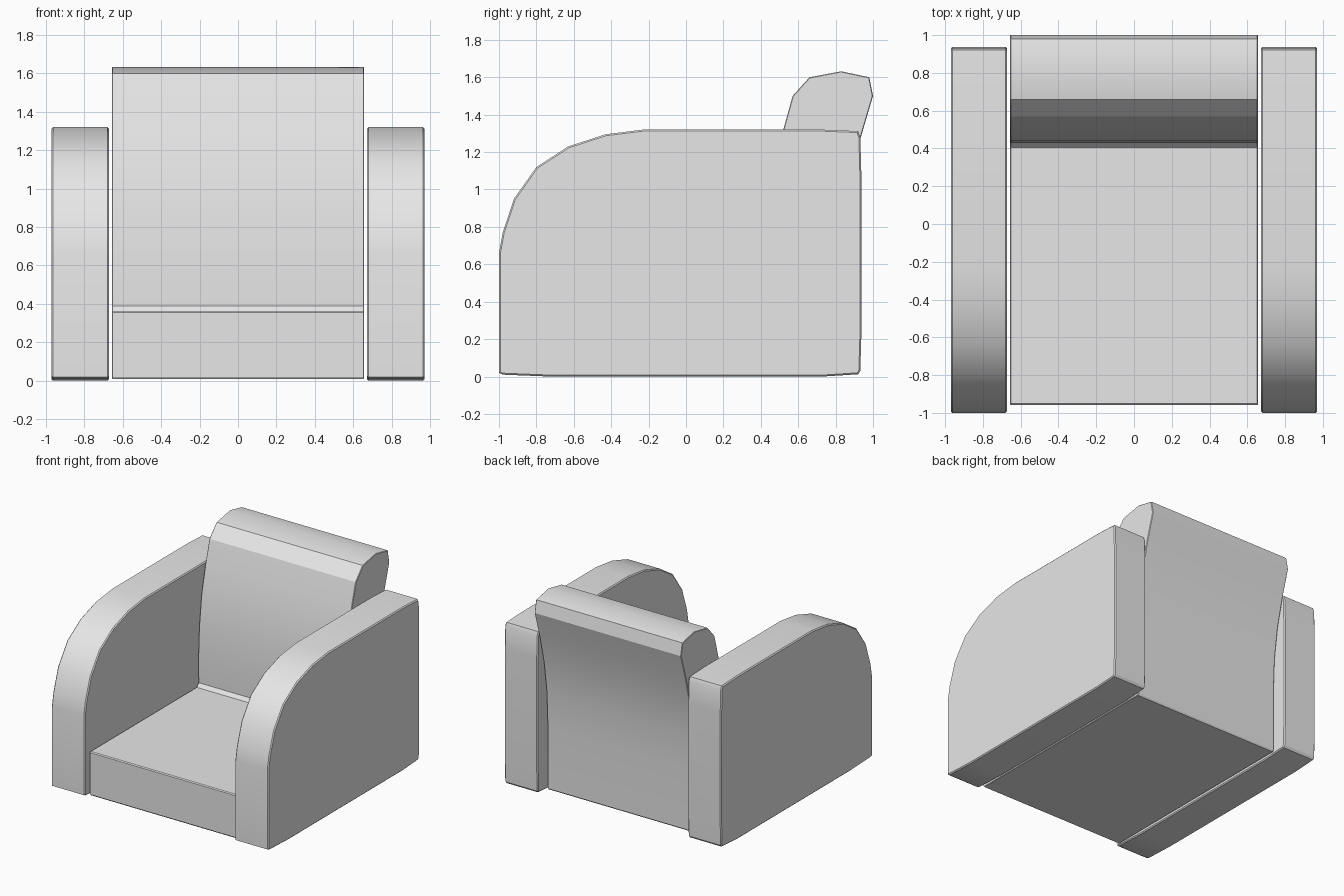
import bpy
import bmesh
import math

cube = bpy.data.objects.get("Cube")
if cube:
    bpy.data.objects.remove(cube, do_unlink=True)

# Upholstery colour
fabric = bpy.data.materials.new("light_grey_fabric")
fabric.use_nodes = True
grey = (0.8, 0.8, 0.8, 1)
fabric.diffuse_color = grey
fabric.node_tree.nodes["Principled BSDF"].inputs["Base Color"].default_value = grey


def extrude_profile(name, profile, x0, x1, edge):
    """Sweep a side (y, z) outline along x and soften the rims of both caps."""
    bm = bmesh.new()
    cap = bm.faces.new([bm.verts.new((x0, y, z)) for y, z in profile])
    swept = bmesh.ops.extrude_face_region(bm, geom=[cap])["geom"]
    moved = [v for v in swept if isinstance(v, bmesh.types.BMVert)]
    bmesh.ops.translate(bm, verts=moved, vec=(x1 - x0, 0, 0))
    bmesh.ops.recalc_face_normals(bm, faces=bm.faces)
    rims = [e for e in bm.edges if abs(e.verts[0].co.x - e.verts[1].co.x) < 1e-6]
    bmesh.ops.bevel(bm, geom=rims, offset=edge, segments=1, affect='EDGES')
    mesh = bpy.data.meshes.new(name)
    bm.to_mesh(mesh)
    bm.free()
    mesh.materials.append(fabric)
    obj = bpy.data.objects.new(name, mesh)
    bpy.context.collection.objects.link(obj)
    bpy.ops.object.select_all(action='DESELECT')
    obj.select_set(True)
    bpy.context.view_layer.objects.active = obj
    bpy.ops.object.shade_smooth_by_angle(angle=math.radians(25))
    return obj


# Armrests: boxy at the back, sweeping down in a curve at the front
arm_profile = [
    (-1, 0.02), (-1, 0.66), (-0.98, 0.77), (-0.92, 0.95), (-0.8, 1.12),
    (-0.63, 1.23), (-0.43, 1.295), (-0.23, 1.32), (0.73, 1.32), (0.92, 1.312),
    (0.932, 1.28), (0.937, 1.1), (0.937, 0.2), (0.932, 0.03), (0.92, 0.012),
    (0.73, 0), (-0.73, 0), (-0.98, 0.01),
]
for name, side in (("left_armrest", 1), ("right_armrest", -1)):
    extrude_profile(name, arm_profile, side * 0.672, side * 0.97, 0.008)

# Seat and leaning backrest in one outline
body_profile = [
    (-0.95, 0.008), (-0.958, 0.02), (-0.958, 0.355), (-0.95, 0.362),
    (0.405, 0.362), (0.43, 0.39), (0.428, 0.6), (0.44, 0.85), (0.47, 1.1),
    (0.52, 1.32), (0.57, 1.5), (0.66, 1.6), (0.83, 1.632), (0.98, 1.6),
    (1, 1.5), (0.935, 1.28), (0.88, 1.05), (0.845, 0.8), (0.832, 0.5),
    (0.832, 0.02), (0.825, 0.008),
]
extrude_profile("seat_and_backrest", body_profile, -0.656, 0.656, 0.004)
